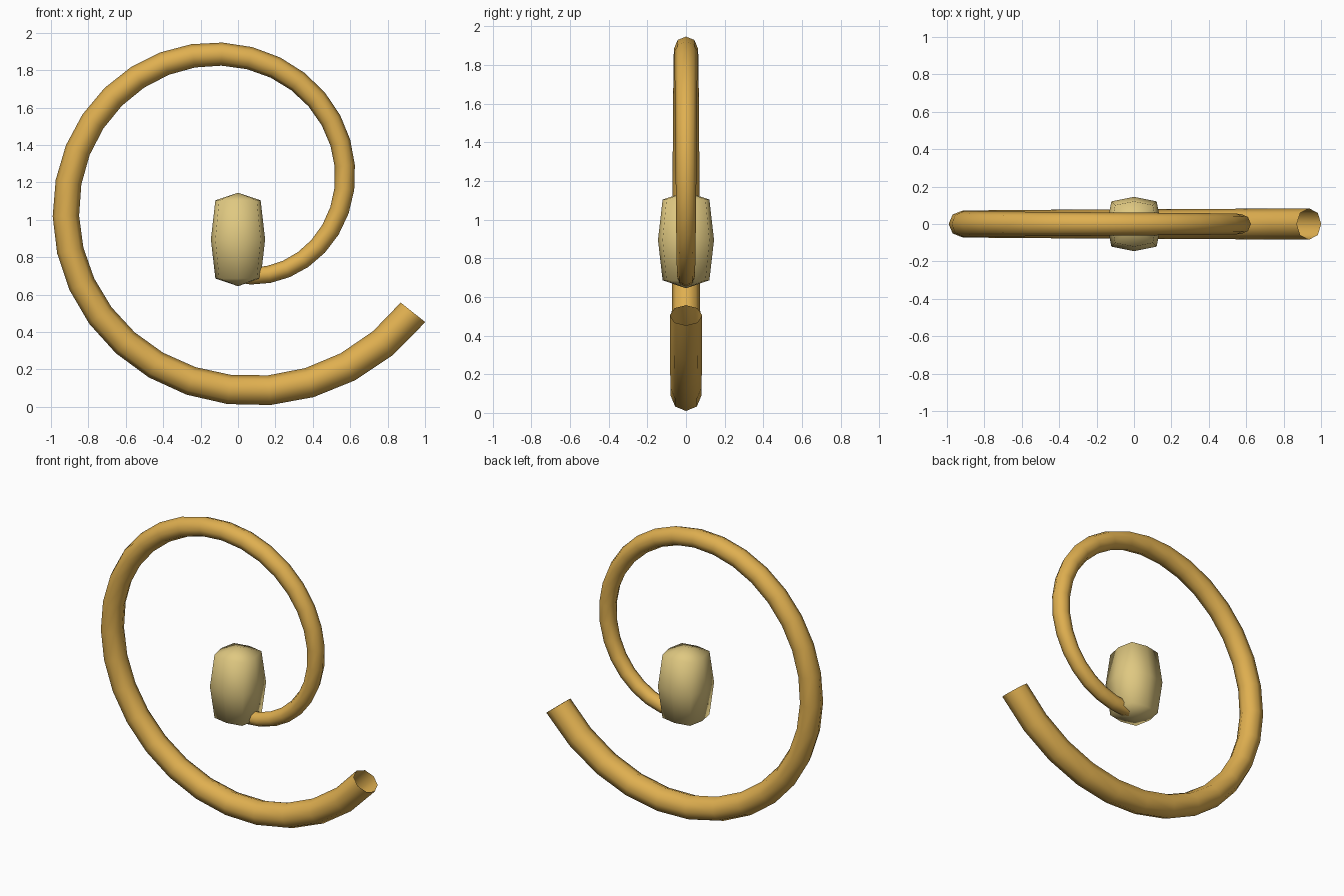
import bpy, bmesh
from math import sin, cos, pi, radians, copysign
from mathutils import Vector

old = bpy.data.objects.get("Cube")
if old:
    bpy.data.objects.remove(old, do_unlink=True)


def make_material(name, rgb):
    mat = bpy.data.materials.new(name)
    mat.use_nodes = True
    color = (*rgb, 1)
    mat.diffuse_color = color
    mat.node_tree.nodes["Principled BSDF"].inputs["Base Color"].default_value = color
    return mat


def make_object(name, bm, mat):
    bmesh.ops.recalc_face_normals(bm, faces=bm.faces)
    for face in bm.faces:
        face.smooth = True
    mesh = bpy.data.meshes.new(name)
    bm.to_mesh(mesh)
    bm.free()
    mesh.materials.append(mat)
    obj = bpy.data.objects.new(name, mesh)
    bpy.context.collection.objects.link(obj)
    return obj


gold = make_material("warm gold", (0.74, 0.43, 0.08))
cream = make_material("pale straw", (0.74, 0.58, 0.22))

# Spiral tube: an eight-sided ring swept outward, widening, with open ends
STEPS, SIDES = 36, 8
start, end = radians(-90), radians(326.4)
centre = Vector((-0.02, 0, 1.14))
bm = bmesh.new()
rings = []
for i in range(STEPS + 1):
    t = i / STEPS
    angle = start + (end - start) * t
    reach = 0.43 + 0.0987 * (angle - start)
    thick = 0.044 + 0.04 * t
    out = Vector((cos(angle), 0, sin(angle)))
    # The ring lies across the direction of travel
    travel = (out * 0.0987 + Vector((-sin(angle), 0, cos(angle))) * reach).normalized()
    side = Vector((0, 1, 0))
    normal = side.cross(travel)
    middle = centre + out * reach
    rings.append([bm.verts.new(middle + thick * (normal * cos(a) + side * sin(a)))
                  for a in (2 * pi * k / SIDES for k in range(SIDES))])
for lower, upper in zip(rings, rings[1:]):
    for k in range(SIDES):
        n = (k + 1) % SIDES
        bm.faces.new((lower[k], lower[n], upper[n], upper[k]))
make_object("spiral_tube", bm, gold)


# Central bead: a coarse sphere pushed towards a rounded box
def boxy(value):
    return copysign(abs(value) ** 0.52, value) if abs(value) > 1e-5 else 0


bm = bmesh.new()
bmesh.ops.create_uvsphere(bm, u_segments=8, v_segments=4, radius=1)
for v in bm.verts:
    ring = Vector((v.co.x, v.co.y)).length
    flat = Vector((v.co.x, v.co.y)) / ring if ring > 1e-5 else Vector((0, 0))
    v.co = (0.145 * boxy(ring) * boxy(flat.x),
            0.145 * boxy(ring) * boxy(flat.y),
            0.895 + 0.25 * boxy(v.co.z))
make_object("central_bead", bm, cream)
